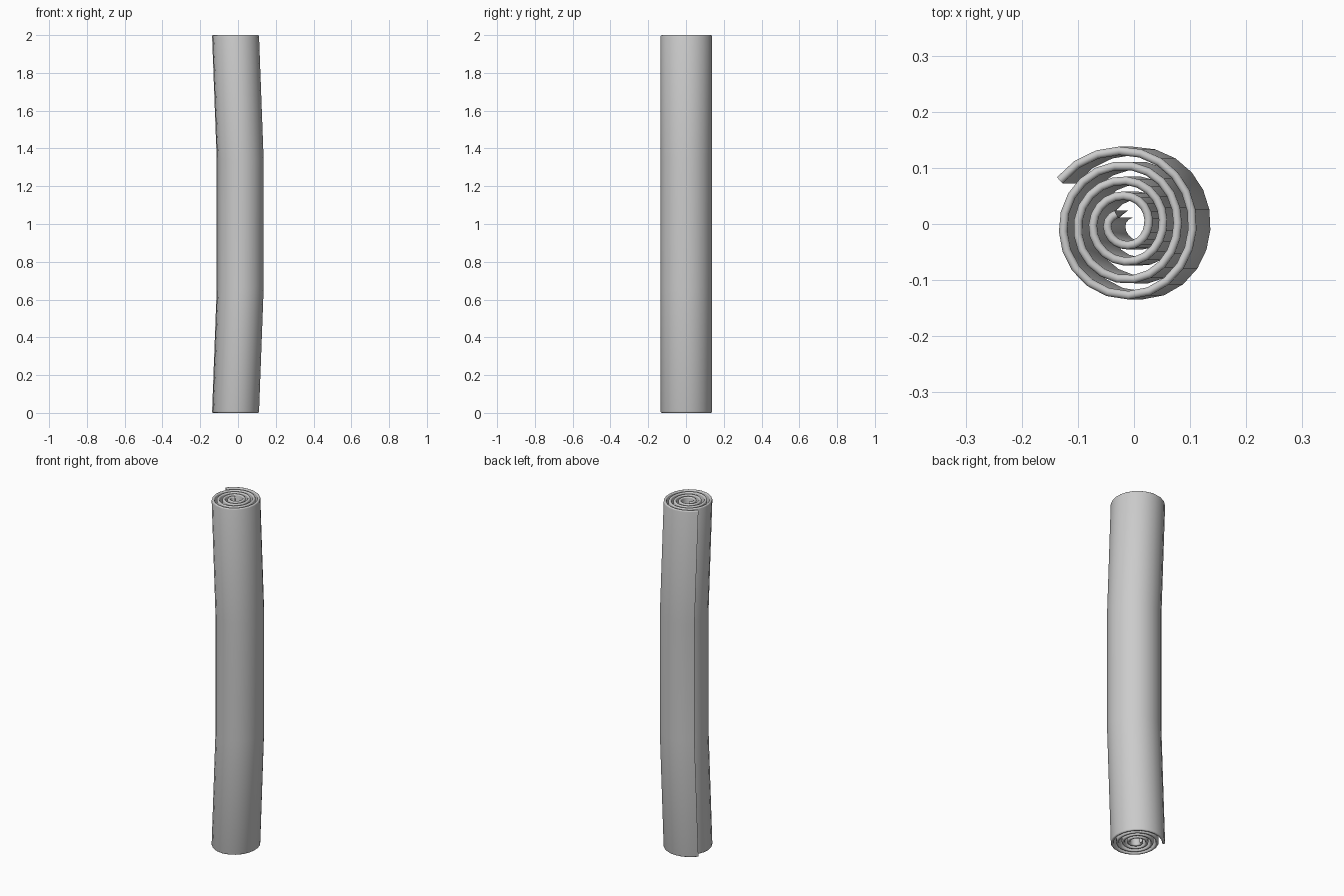
import bpy, bmesh, math
from mathutils import Vector

if "Cube" in bpy.data.objects:
    bpy.data.objects.remove(bpy.data.objects["Cube"])

# Spiral radii: outer edge first, then one value per quarter turn, clockwise
ANGLES = [147] + [90 - 90 * i for i in range(16)] + [-1303]
RADII = [0.143,
         0.130, 0.1165, 0.127, 0.114,
         0.104, 0.090, 0.099, 0.088,
         0.077, 0.064, 0.067, 0.061,
         0.050, 0.038, 0.038, 0.035,
         0.026]
HALF = 0.0075      # half the sheet thickness
ROUND = 0.007      # rounding of the sheet edges


def radius(a):
    """Smooth interpolation of the spiral radius at angle a (degrees)."""
    n = len(ANGLES)
    slope = lambda j: ((RADII[min(j + 1, n - 1)] - RADII[max(j - 1, 0)]) /
                       (ANGLES[min(j + 1, n - 1)] - ANGLES[max(j - 1, 0)]))
    i = next((k for k in range(n - 1) if a >= ANGLES[k + 1]), n - 2)
    h = ANGLES[i + 1] - ANGLES[i]
    t = (a - ANGLES[i]) / h
    return ((2*t**3 - 3*t**2 + 1) * RADII[i] + (t**3 - 2*t**2 + t) * h * slope(i)
            + (3*t**2 - 2*t**3) * RADII[i + 1] + (t**3 - t**2) * h * slope(i + 1))


def bow(z):
    """Sideways lean of the roll: the ends bend towards -x."""
    d = max(0.0, abs(z - 1) - 1 / 3) / (2 / 3)
    return 0.0125 - 0.025 * d


# Centreline of the rolled sheet
steps = 86
path = []
for i in range(steps + 1):
    a = ANGLES[0] + (ANGLES[-1] - ANGLES[0]) * i / steps
    r = radius(a)
    path.append(Vector((r * math.cos(math.radians(a)), r * math.sin(math.radians(a)), 0)))

# Sheet cross-section (offset, height) with rounded top and bottom edges
arc = [(HALF * math.cos(t), ROUND * math.sin(t))
       for t in (math.pi * k / 6 for k in range(7))]
section = [(o, 2 - ROUND + h) for o, h in arc]
section += [(-HALF, 4 / 3), (-HALF, 2 / 3)]
section += [(-o, ROUND - h) for o, h in arc]
section += [(HALF, 2 / 3), (HALF, 4 / 3)]

# Sweep the section along the spiral
bm = bmesh.new()
rings = []
for i, p in enumerate(path):
    t = (path[min(i + 1, steps)] - path[max(i - 1, 0)]).normalized()
    normal = Vector((-t.y, t.x, 0))
    ring = []
    for o, z in section:
        q = p + normal * o
        ring.append(bm.verts.new((q.x + bow(z), q.y, z)))
    rings.append(ring)
m = len(section)
for r0, r1 in zip(rings, rings[1:]):
    for j in range(m):
        k = (j + 1) % m
        bm.faces.new((r0[j], r0[k], r1[k], r1[j]))
bm.faces.new(rings[0])
bm.faces.new(rings[-1][::-1])
bmesh.ops.recalc_face_normals(bm, faces=bm.faces)

mesh = bpy.data.meshes.new("rolled_mat")
bm.to_mesh(mesh)
bm.free()
mat_roll = bpy.data.objects.new("rolled_mat", mesh)
bpy.context.collection.objects.link(mat_roll)
bpy.context.view_layer.objects.active = mat_roll
mat_roll.select_set(True)
bpy.ops.object.shade_smooth_by_angle(angle=math.radians(40))
